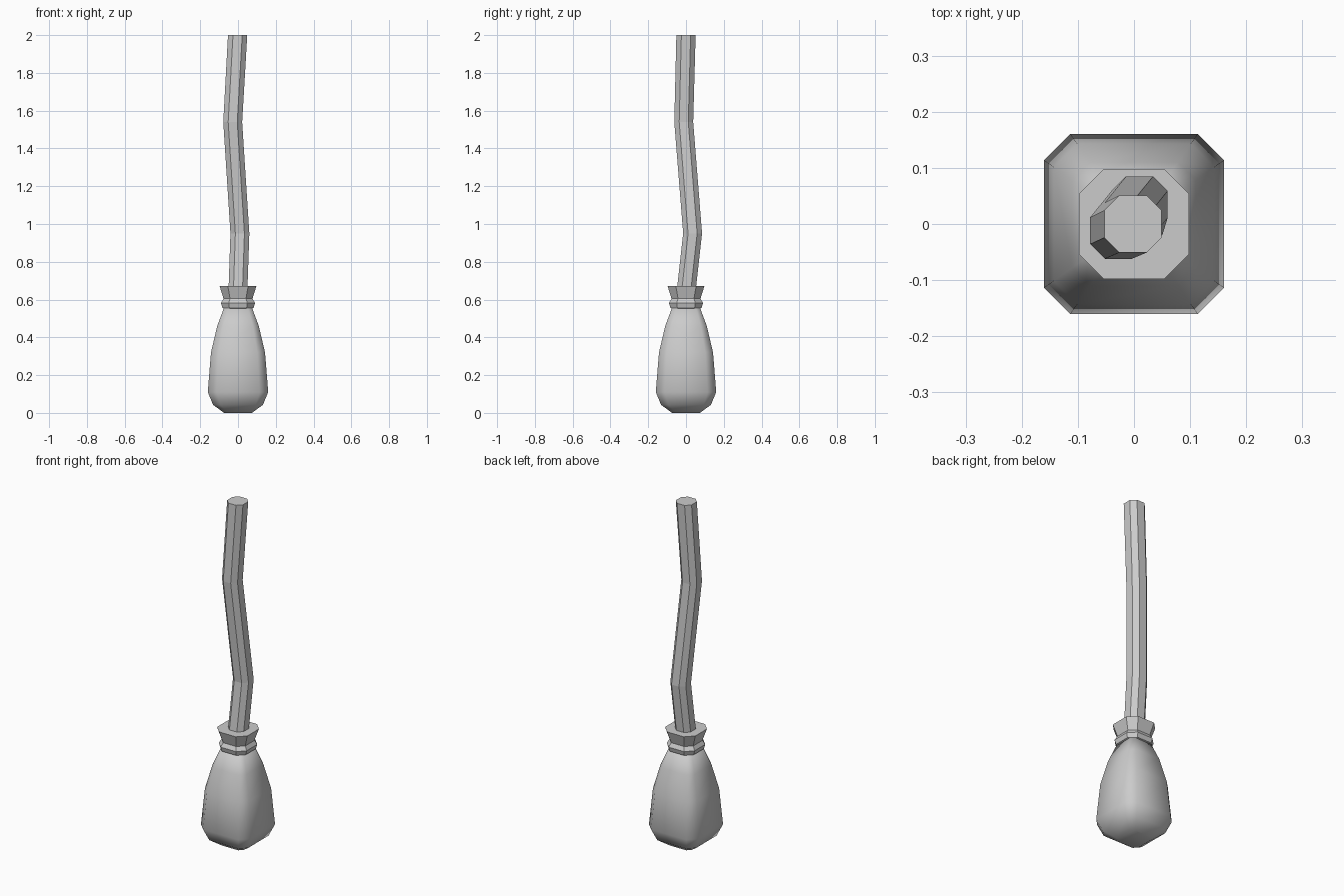
import bpy
import bmesh

if "Cube" in bpy.data.objects:
    bpy.data.objects.remove(bpy.data.objects["Cube"])

grey = bpy.data.materials.new("plain grey")
grey.use_nodes = True
colour = (0.6, 0.6, 0.6, 1)
grey.diffuse_color = colour
grey.node_tree.nodes["Principled BSDF"].inputs["Base Color"].default_value = colour


def loft(name, sections, flat, smooth=False):
    """Loft square sections with cut corners; each section is (x, y, z, half width)."""
    outline = [(1, -flat), (1, flat), (flat, 1), (-flat, 1),
               (-1, flat), (-1, -flat), (-flat, -1), (flat, -1)]
    bm = bmesh.new()
    rings = [[bm.verts.new((x + h * u, y + h * v, z)) for u, v in outline]
             for x, y, z, h in sections]
    n = len(outline)
    for low, high in zip(rings, rings[1:]):
        for i in range(n):
            j = (i + 1) % n
            bm.faces.new((low[i], low[j], high[j], high[i]))
    bm.faces.new(rings[0][::-1])
    bm.faces.new(rings[-1])
    for face in bm.faces:
        face.smooth = smooth
    mesh = bpy.data.meshes.new(name)
    bm.to_mesh(mesh)
    bm.free()
    mesh.materials.append(grey)
    obj = bpy.data.objects.new(name, mesh)
    bpy.context.collection.objects.link(obj)
    return obj


def upright(profile):
    """Turn (half width, height) pairs into centred sections."""
    return [(0, 0, z, h) for h, z in profile]


# Soft, rounded bristle bundle
loft("bristle_bundle", upright([(0.074, 0), (0.132, 0.043), (0.16, 0.11),
                                (0.143, 0.32), (0.11, 0.46), (0.073, 0.56)]),
     flat=0.71, smooth=True)

# Binding ring around the neck
loft("binding_ring", upright([(0.073, 0.552), (0.083, 0.556), (0.09, 0.582),
                              (0.076, 0.606)]), flat=0.55)

# Flared bristle ends above the binding
loft("flared_collar", upright([(0.074, 0.595), (0.077, 0.606), (0.098, 0.673)]),
     flat=0.55)

# Crooked wooden handle
loft("handle", [(-0.002, -0.004, 0.6, 0.05), (0.01, 0.035, 0.95, 0.05),
                (-0.028, -0.012, 1.54, 0.05), (-0.002, 0, 2, 0.051)], flat=0.48)
